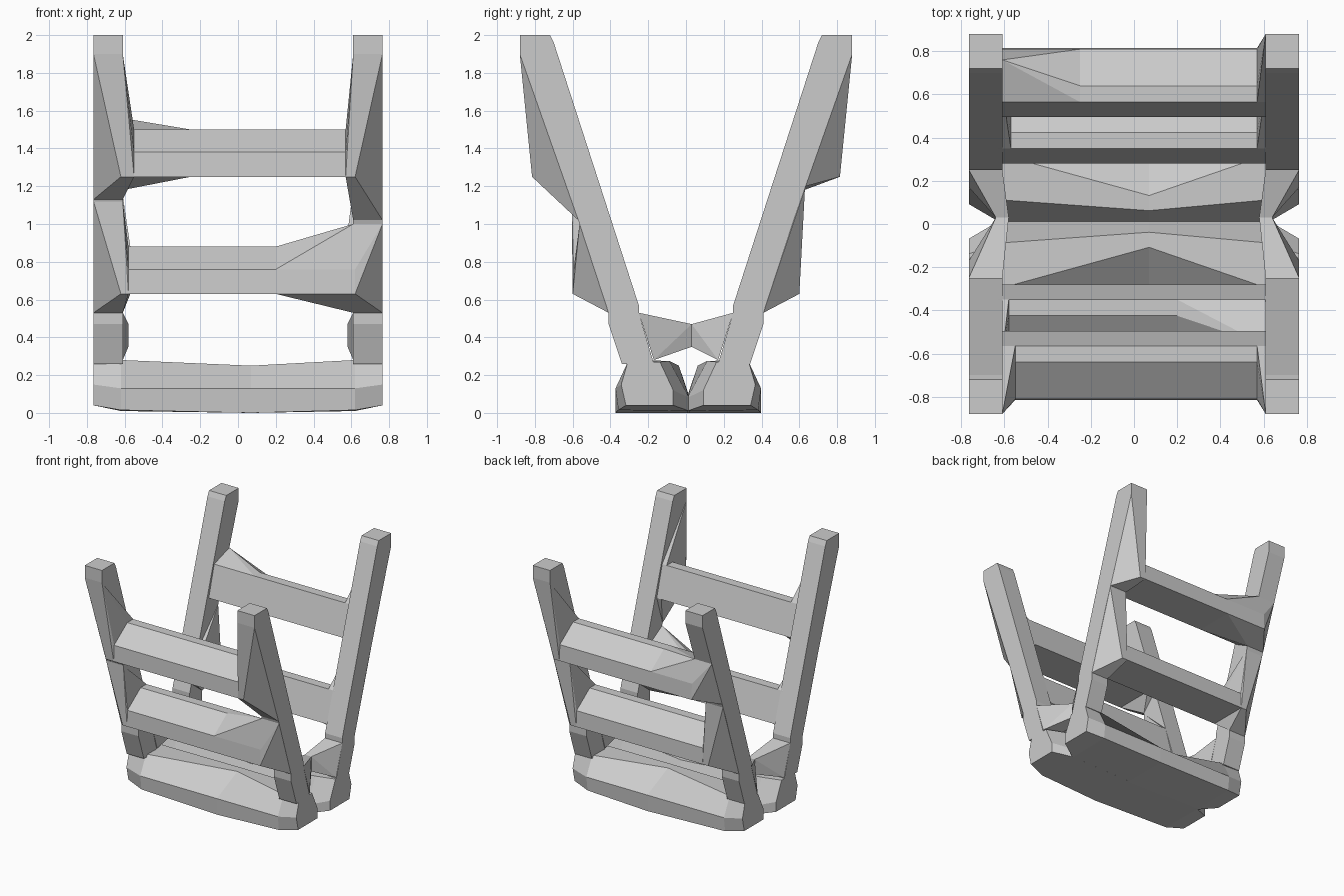
import bpy, bmesh

if "Cube" in bpy.data.objects:
    bpy.data.objects.remove(bpy.data.objects["Cube"])

def finish(bm, name):
    bmesh.ops.recalc_face_normals(bm, faces=bm.faces)
    me = bpy.data.meshes.new(name)
    bm.to_mesh(me)
    bm.free()
    ob = bpy.data.objects.new(name, me)
    bpy.context.collection.objects.link(ob)
    return ob

def loft(name, rings):
    """Skin a list of equal-sized rings of points and cap the ends."""
    bm = bmesh.new()
    vs = [[bm.verts.new(p) for p in r] for r in rings]
    n = len(rings[0])
    for a, b in zip(vs, vs[1:]):
        for i in range(n):
            j = (i + 1) % n
            bm.faces.new((a[i], a[j], b[j], b[i]))
    bm.faces.new(vs[0])
    bm.faces.new(vs[-1])
    return finish(bm, name)

def hull(name, pts):
    bm = bmesh.new()
    for p in pts:
        bm.verts.new(p)
    res = bmesh.ops.convex_hull(bm, input=bm.verts)
    junk = {e for e in res['geom_interior'] + res['geom_unused']
            if isinstance(e, bmesh.types.BMVert)}
    bmesh.ops.delete(bm, geom=list(junk), context='VERTS')
    bmesh.ops.dissolve_limit(bm, angle_limit=0.01, verts=bm.verts, edges=bm.edges)
    return finish(bm, name)

# Profiles as (outward y, z)
POST = [(.88, 2), (.88, 1.9), (.57, 1.02), (.41, .53), (.41, .47), (.34, .26),
        (.17, .26), (.25, .53), (.25, .57), (.47, 1.25), (.70, 1.96), (.72, 2)]
RAIL = [(.815, 1.25), (.81, 1.38), (.64, 1.5), (.565, 1.5), (.495, 1.25)]
XI, XO, XR = .61, .765, .58

def post_outer(z):
    return .57 + (z - 1.02) * (.352 if z > 1.02 else .327)

def section(x, s, low):
    return [(x, s * (y - .215 * low), z - .62 * low) for y, z in RAIL]

# Joint options: (end, side, level) -> (post top z, post bottom z, rail start x)
JOINTS = {
    (-1, -1, 0): (1.9, 1.13, .55), (1, -1, 0): (1.9, 1.02, .57),
    (-1, 1, 0): (1.56, 1.18, .25), (1, 1, 0): (1.9, 1.2, .57),
    (-1, -1, 1): (1.12, .53, .58), (1, -1, 1): (1.0, .53, .2),
    (-1, 1, 1): (1.15, .53, .57), (1, 1, 1): (1.19, .53, .57),
}

for s, side in ((-1, "front"), (1, "back")):
    # Rails
    for low, lv in ((0, "upper"), (1, "lower")):
        loft(f"{side}_{lv}_rail", [section(x, s, low) for x in (-XR, XR)])

    for e, end in ((-1, "left"), (1, "right")):
        # Leaning posts
        loft(f"{side}_{end}_post", [[(e * x, s * y, z) for y, z in POST] for x in (XI, XO)])

        # Wedge joints between rails and posts
        for low, lv in ((0, "upper"), (1, "lower")):
            hi, lo, xs = JOINTS[(e, s, low)]
            pts = section(e * xs, s, low)
            pts += section(e * .62, s, low)[:2]
            for x in (XI, XO):
                for z in (hi, lo):
                    y = .88 if z == 1.9 else post_outer(z)
                    pts.append((e * x, s * y, z))
            pts += [(e * .63, p[1], p[2]) for p in section(0, s, low)[3:]]
            hull(f"{side}_{end}_{lv}_joint", pts)

        # Pinched tie joining the two leaning frames
        hull(f"{side}_{end}_tie",
             [(e * x, s * y, z) for x in (XI, XO) for y, z in ((.25, .53), (.17, .28))]
             + [(e * x, .03, z) for x in (.58, .64) for z in (.35, .47)])

    # Base beam
    mid = [(.385, 0), (.385, .13), (.12, .25), (.05, .25), (-.008, .08), (-.008, 0)]
    near = [(.37, .015), (.385, .13), (.31, .28), (.10, .275), (-.005, .08), (-.005, .01)]
    tip = [(.33, .04), (.355, .15), (.32, .27), (.15, .27), (.08, .12), (.08, .04)]
    rings = [(-XO, tip), (-.62, near), (.07, mid), (.62, near), (XO, tip)]
    loft(f"{side}_base_beam", [[(x, s * y + .012, z) for y, z in r] for x, r in rings])
